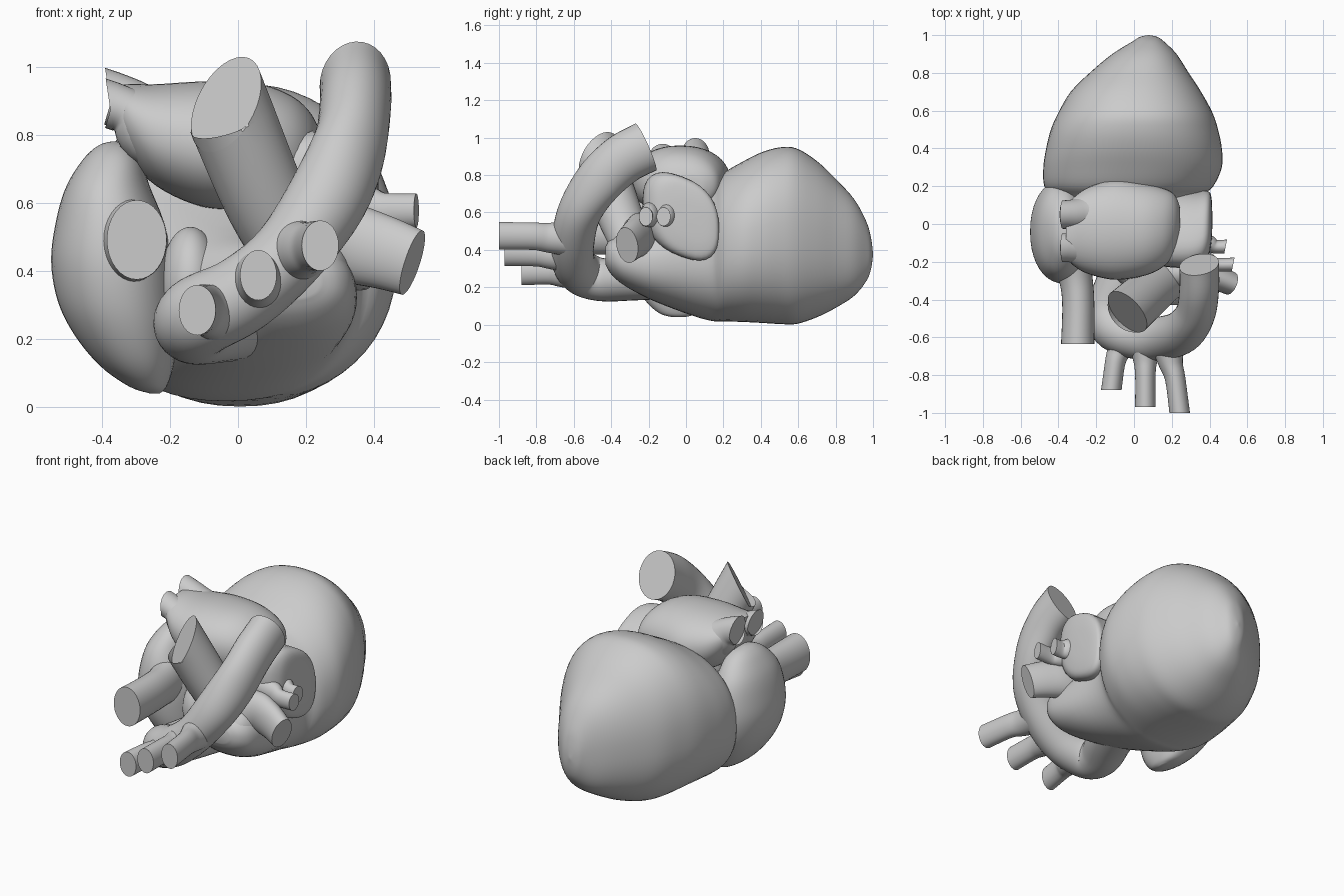
import bpy, bmesh, math
from mathutils import Vector, Euler


def spline(rows, steps):
    """Catmull-Rom interpolation of rows of numbers."""
    out = []
    ext = [rows[0]] + list(rows) + [rows[-1]]
    for i in range(len(rows) - 1):
        a, b, c, d = ext[i:i + 4]
        for s in range(steps):
            t = s / steps
            out.append([0.5 * (2 * q + (r - p) * t + (2 * p - 5 * q + 4 * r - u) * t * t
                               + (3 * q - p - 3 * r + u) * t ** 3)
                        for p, q, r, u in zip(a, b, c, d)])
    out.append(rows[-1])
    return out


def loft(name, rows, axis=None, cut=None, power=2.0, sides=32, steps=5):
    """Sweep ellipses through rows of (x, y, z, half width, half height).
    axis keeps all rings parallel, cut is the normal of the end face."""
    rows = spline(rows, steps)
    bm = bmesh.new()
    rings = []
    n = len(rows)
    for i, row in enumerate(rows):
        c = Vector(row[:3])
        t = Vector(axis) if axis else (
            Vector(rows[min(i + 1, n - 1)][:3]) - Vector(rows[max(i - 1, 0)][:3]))
        t.normalize()
        side = t.cross(Vector((0, 1, 0) if axis and abs(axis[2]) > 0.5 else (0, 0, 1))).normalized()
        up = side.cross(t)
        ring = []
        for k in range(sides):
            a = 2 * math.pi * k / sides
            ca, sa = math.cos(a), math.sin(a)
            u = math.copysign(abs(ca) ** (2 / power), ca)
            v = math.copysign(abs(sa) ** (2 / power), sa)
            p = c + side * u * max(row[3], 0.002) + up * v * max(row[4], 0.002)
            if cut and i == n - 1:
                m = Vector(cut)
                p += t * ((c - p).dot(m) / t.dot(m))
            ring.append(bm.verts.new(p))
        rings.append(ring)
    for r0, r1 in zip(rings, rings[1:]):
        for k in range(sides):
            j = (k + 1) % sides
            bm.faces.new((r0[k], r0[j], r1[j], r1[k]))
    bm.faces.new(rings[0][::-1])
    bm.faces.new(rings[-1])
    bmesh.ops.recalc_face_normals(bm, faces=bm.faces)
    return finish(name, bm)


def blob(name, loc, size, rot=(0, 0, 0)):
    bm = bmesh.new()
    bmesh.ops.create_uvsphere(bm, u_segments=40, v_segments=24, radius=1)
    e = Euler([math.radians(a) for a in rot])
    for v in bm.verts:
        p = Vector((v.co.x * size[0], v.co.y * size[1], v.co.z * size[2]))
        p.rotate(e)
        v.co = p + Vector(loc)
    return finish(name, bm)


def finish(name, bm):
    me = bpy.data.meshes.new(name)
    bm.to_mesh(me)
    bm.free()
    ob = bpy.data.objects.new(name, me)
    bpy.context.collection.objects.link(ob)
    bpy.ops.object.select_all(action='DESELECT')
    ob.select_set(True)
    bpy.context.view_layer.objects.active = ob
    bpy.ops.object.shade_smooth_by_angle(angle=math.radians(40))
    return ob


# Ventricles: (y, x min, x max, z min, z max) of each cross-section
sections = [
    (-0.43, 0.08, 0.24, 0.32, 0.42), (-0.40, 0.00, 0.30, 0.27, 0.46),
    (-0.33, -0.05, 0.34, 0.21, 0.49), (-0.18, -0.22, 0.35, 0.13, 0.52),
    (0.03, -0.36, 0.34, 0.05, 0.64), (0.14, -0.43, 0.36, 0.02, 0.74),
    (0.20, -0.475, 0.42, 0.018, 0.81), (0.30, -0.48, 0.465, 0.015, 0.87),
    (0.40, -0.465, 0.465, 0.01, 0.92), (0.50, -0.44, 0.445, 0.004, 0.948),
    (0.59, -0.40, 0.415, 0.004, 0.943), (0.70, -0.335, 0.355, 0.04, 0.875),
    (0.80, -0.235, 0.29, 0.09, 0.78), (0.90, -0.115, 0.225, 0.155, 0.67),
    (0.965, -0.01, 0.16, 0.235, 0.55), (0.99, 0.03, 0.125, 0.30, 0.46),
    (1.0, 0.075, 0.08, 0.375, 0.38)]
loft("ventricles", [((a + b) / 2, y, (c + d) / 2, (b - a) / 2, (d - c) / 2)
                    for y, a, b, c, d in sections], axis=(0, 1, 0), power=2.25, sides=56, steps=4)

# Right atrium: (z, x min, x max, half depth), straight inside and bulging outside
wall = [(0.04, -0.26, -0.23, 0.03), (0.06, -0.32, -0.21, 0.10), (0.12, -0.405, -0.19, 0.17),
        (0.21, -0.48, -0.18, 0.225), (0.31, -0.53, -0.18, 0.26), (0.43, -0.55, -0.19, 0.275),
        (0.55, -0.535, -0.22, 0.26), (0.65, -0.505, -0.26, 0.22), (0.73, -0.455, -0.285, 0.15),
        (0.77, -0.41, -0.32, 0.08), (0.782, -0.37, -0.36, 0.01)]
loft("right_atrium", [((a + b) / 2, -0.04, z, (b - a) / 2, h) for z, a, b, h in wall],
     axis=(0, 0, 1), power=2.15, sides=40)
blob("right_atrial_appendage", (-0.14, -0.14, 0.36), (0.09, 0.14, 0.17))

# Left atrium with its appendage
loft("left_atrium", [
    (-0.36, -0.04, 0.89, 0.13, 0.055), (-0.32, -0.04, 0.845, 0.18, 0.105),
    (-0.24, -0.035, 0.80, 0.23, 0.15), (-0.10, -0.03, 0.773, 0.265, 0.185),
    (0.05, -0.03, 0.768, 0.245, 0.185), (0.15, -0.02, 0.76, 0.21, 0.16),
    (0.21, 0.0, 0.75, 0.16, 0.12), (0.24, 0.02, 0.75, 0.08, 0.06),
    (0.245, 0.03, 0.75, 0.01, 0.01)], axis=(1, 0, 0), power=2.15, sides=40)
flap = loft("left_atrial_appendage", [
    (0.02, -0.02, 0.58, 0.18, 0.18), (0.20, -0.025, 0.575, 0.205, 0.205),
    (0.33, -0.025, 0.57, 0.20, 0.215), (0.39, 0.0, 0.57, 0.175, 0.20),
    (0.41, 0.02, 0.57, 0.12, 0.13), (0.415, 0.02, 0.57, 0.02, 0.02)],
    axis=(1, 0, 0), power=2.5)
for v in flap.data.vertices:
    v.co.z -= 0.36 * v.co.y

# Pulmonary veins, two on each side
for i, (y, z, h) in enumerate([(0.05, 0.91, 0.08), (-0.125, 0.89, 0.07)]):
    loft(f"right_pulmonary_vein_{i + 1}", [
        (-0.10, y * 0.6, 0.78, 0.12, 0.13), (-0.25, y, z - 0.075, 0.10, 0.11),
        (-0.325, y, z - 0.02, 0.08, h), (-0.378, y, z, 0.075, h)], cut=(-1, 0, -0.15))
for i, (y, x) in enumerate([(-0.12, 0.485), (-0.215, 0.525)]):
    loft(f"left_pulmonary_vein_{i + 1}", [
        (0.26, y * 0.8, 0.60, 0.07, 0.08), (0.38, y + 0.02, 0.585, 0.05, 0.065),
        (0.43, y, 0.578, 0.037, 0.052), (x, y, 0.578, 0.037, 0.05)],
        cut=(1, -0.2, 0))

# Superior vena cava
loft("superior_vena_cava", [
    (-0.35, -0.12, 0.48, 0.11, 0.16), (-0.31, -0.28, 0.487, 0.09, 0.12),
    (-0.295, -0.42, 0.49, 0.085, 0.115), (-0.298, -0.635, 0.492, 0.088, 0.117)], cut=(0, -1, 0))

# Pulmonary trunk and its two branches
loft("pulmonary_trunk", [
    (0.16, -0.02, 0.30, 0.10, 0.10), (0.19, -0.18, 0.33, 0.15, 0.13),
    (0.19, -0.30, 0.40, 0.14, 0.125), (0.18, -0.37, 0.45, 0.09, 0.09),
    (0.18, -0.40, 0.47, 0.01, 0.01)])
loft("right_pulmonary_artery", [
    (0.20, -0.27, 0.38, 0.11, 0.10), (0.085, -0.36, 0.60, 0.125, 0.12),
    (-0.035, -0.465, 0.89, 0.135, 0.125)], cut=(-0.62, -0.58, 0.40))
loft("left_pulmonary_artery", [
    (0.17, -0.27, 0.44, 0.10, 0.12), (0.30, -0.25, 0.48, 0.085, 0.12),
    (0.41, -0.275, 0.46, 0.07, 0.11), (0.513, -0.315, 0.425, 0.062, 0.10)])

# Aorta: root, arch and descending end
loft("aorta", [
    (0.02, -0.05, 0.26, 0.14, 0.12), (-0.06, -0.28, 0.25, 0.13, 0.12),
    (-0.125, -0.44, 0.24, 0.12, 0.115), (-0.11, -0.545, 0.27, 0.12, 0.12),
    (0.01, -0.60, 0.33, 0.115, 0.115), (0.14, -0.605, 0.44, 0.115, 0.11),
    (0.255, -0.57, 0.60, 0.115, 0.12), (0.325, -0.475, 0.755, 0.105, 0.13),
    (0.345, -0.345, 0.88, 0.105, 0.135), (0.345, -0.215, 0.95, 0.105, 0.137)],
    cut=(-0.15, 0.9, 0.4), steps=6)

# Three branches of the arch
for i, (base, end) in enumerate([
        ((-0.06, -0.56, 0.28), (-0.12, -0.88, 0.285)),
        ((0.06, -0.59, 0.37), (0.06, -0.97, 0.388)),
        ((0.17, -0.60, 0.46), (0.242, -1.0, 0.475))]):
    b, e = Vector(base), Vector(end)
    m = b.lerp(e, 0.55) + Vector(((b.x - e.x) * -0.12, 0, 0.005))
    q = b.lerp(e, 0.33)
    loft(f"arch_branch_{i + 1}", [(*b, 0.10, 0.10), (*q, 0.066, 0.08),
                                  (*m, 0.054, 0.073), (*e, 0.054, 0.074)], cut=(0, -1, 0))
